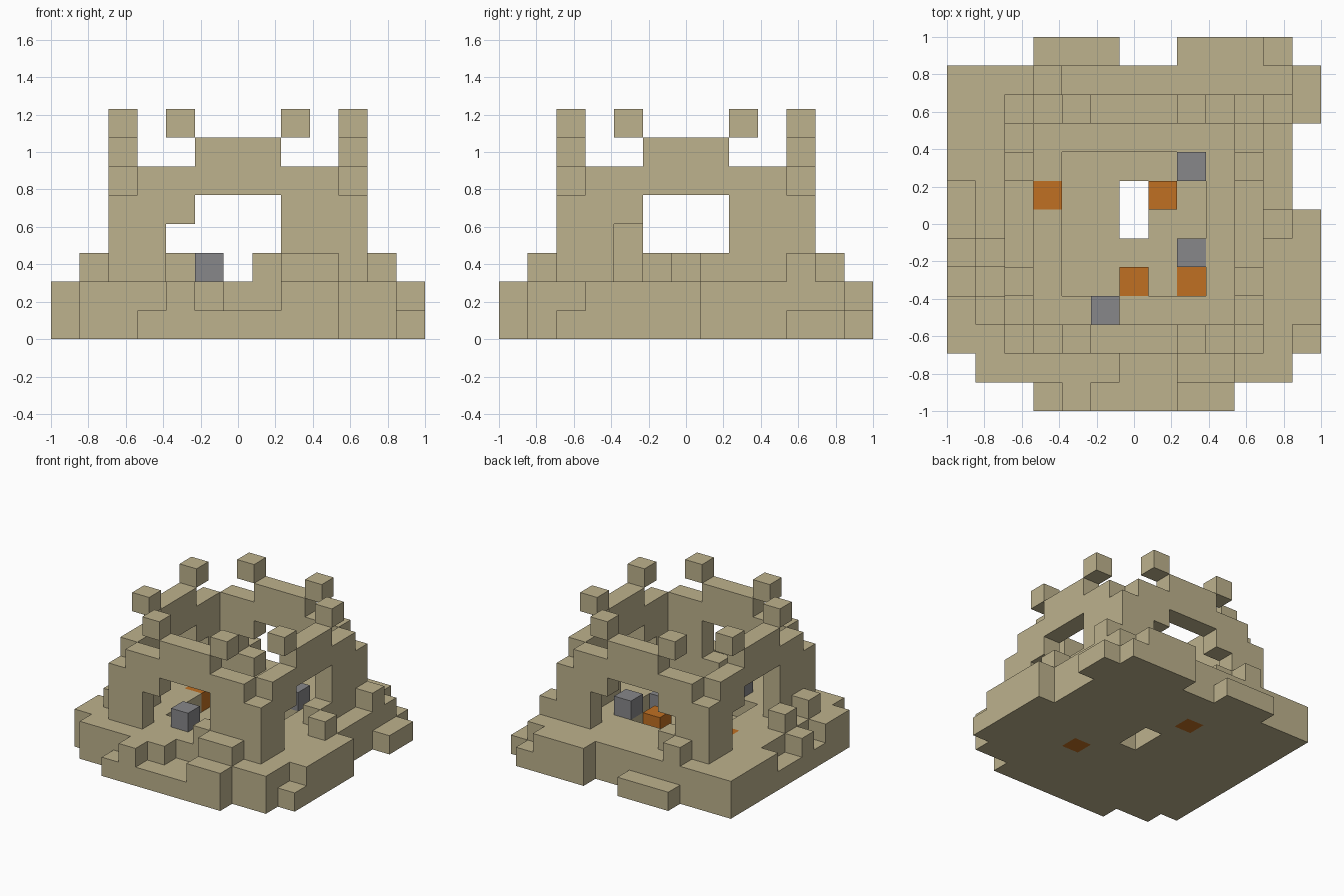
import bpy, bmesh
from mathutils import Vector

old = bpy.data.objects.get("Cube")
if old:
    bpy.data.objects.remove(old)

UNIT = 2 / 13
cells = {}          # (x, y, z) -> (part, colour)


def material(name, rgb):
    m = bpy.data.materials.new(name)
    m.use_nodes = True
    colour = (*rgb, 1)
    m.diffuse_color = colour
    bsdf = m.node_tree.nodes["Principled BSDF"]
    bsdf.inputs["Base Color"].default_value = colour
    bsdf.inputs["Roughness"].default_value = 0.9
    return m


MATS = {
    "sand": material("sand", (0.51, 0.445, 0.266)),
    "orange": material("orange", (0.53, 0.16, 0.016)),
    "grey": material("grey", (0.245, 0.245, 0.255)),
}


def span(v):
    return range(v[0], v[1] + 1) if isinstance(v, tuple) else (v,)


def fill(part, x, y, z, colour="sand"):
    for i in span(x):
        for j in span(y):
            for k in span(z):
                cells[i, j, k] = (part, colour)


def cut(x, y, z):
    for i in span(x):
        for j in span(y):
            for k in span(z):
                cells.pop((i, j, k), None)


# Foundation slab with ragged outer edges
fill("foundation", (-5, 5), (-5, 5), 0)
fill("foundation", -6, (-4, 5), 0)
fill("foundation", 6, (-4, 0), 0)
fill("foundation", 6, (4, 5), 0)
fill("foundation", (-3, 3), -6, 0)
fill("foundation", (-3, -1), 6, 0)
fill("foundation", (2, 5), 6, 0)

# Raised terrace around a sunken floor
fill("terrace", (-5, 5), (-5, 5), 1)
cut((-2, 2), (-2, 2), 1)
cut((0, 1), -5, 1)
fill("terrace", -6, (-4, 5), 1)
cut(-6, (0, 1), 1)
cut(-6, -2, 1)
fill("terrace", 6, (-3, 0), 1)
fill("terrace", (2, 3), -6, 1)
fill("terrace", -2, -6, 1)
fill("terrace", (2, 4), 6, 1)

# Four walls, narrowing towards their tops, with one loose block each side
for s in (-4, 4):
    for half, z in ((4, (2, 4)), (3, 5), (1, 6)):
        fill("walls", (-half, half), s, z)
        fill("walls", s, (-half, half), z)
    for t in (-2, 2):
        fill("floating_blocks", t, s, 7)
        fill("floating_blocks", s, t, 7)

# Arched openings
for s in (-4, 4):
    cut((-1, 1), s, (2, 4))
    cut(s, (-1, 1), (2, 4))
cut(-2, -4, (2, 3))
cut(-2, 4, (2, 3))
cut(2, 4, (2, 3))
cut(4, -2, (2, 3))
cut(-4, 2, (2, 3))

# Rubble on sills and terrace
for x, y in ((1, -4), (-2, 4), (4, 1), (2, -5), (3, -5), (5, 0), (5, 4),
             (-5, -1), (-5, -3), (-3, 5)):
    fill("rubble", x, y, 2)
fill("rubble", 2, 2, 1)

# Grey and orange blocks
fill("grey_blocks", -1, -3, 2, "grey")
fill("grey_blocks", 2, 2, 2, "grey")
fill("grey_blocks", 2, -1, 1, "grey")
for x, y, z in ((-3, 1, 1), (1, 1, 1), (0, -2, 1), (2, -2, 0), (-1, 3, 0)):
    fill("orange_blocks", x, y, z, "orange")

# Shaft through the floor
cut(0, (0, 1), (0, 1))


def build(part):
    bm = bmesh.new()
    names = []
    for (x, y, z), (owner, colour) in cells.items():
        if owner != part:
            continue
        if colour not in names:
            names.append(colour)
        centre = Vector((x, y, z + 0.5))
        for axis in range(3):
            for sign in (-1, 1):
                n = Vector((0, 0, 0))
                n[axis] = sign
                if (x + int(n.x), y + int(n.y), z + int(n.z)) in cells:
                    continue
                u = Vector((0, 0, 0))
                u[(axis + 1) % 3] = 0.5
                v = n.cross(u)
                mid = centre + n * 0.5
                ring = (mid - u - v, mid + u - v, mid + u + v, mid - u + v)
                face = bm.faces.new([bm.verts.new(p * UNIT) for p in ring])
                face.material_index = names.index(colour)
    bmesh.ops.remove_doubles(bm, verts=bm.verts, dist=0.001)
    bmesh.ops.dissolve_limit(bm, angle_limit=0.01, verts=bm.verts,
                             edges=bm.edges, delimit={'MATERIAL'})
    mesh = bpy.data.meshes.new(part)
    bm.to_mesh(mesh)
    bm.free()
    for name in names:
        mesh.materials.append(MATS[name])
    bpy.context.collection.objects.link(bpy.data.objects.new(part, mesh))


for part in sorted({owner for owner, _ in cells.values()}):
    build(part)
